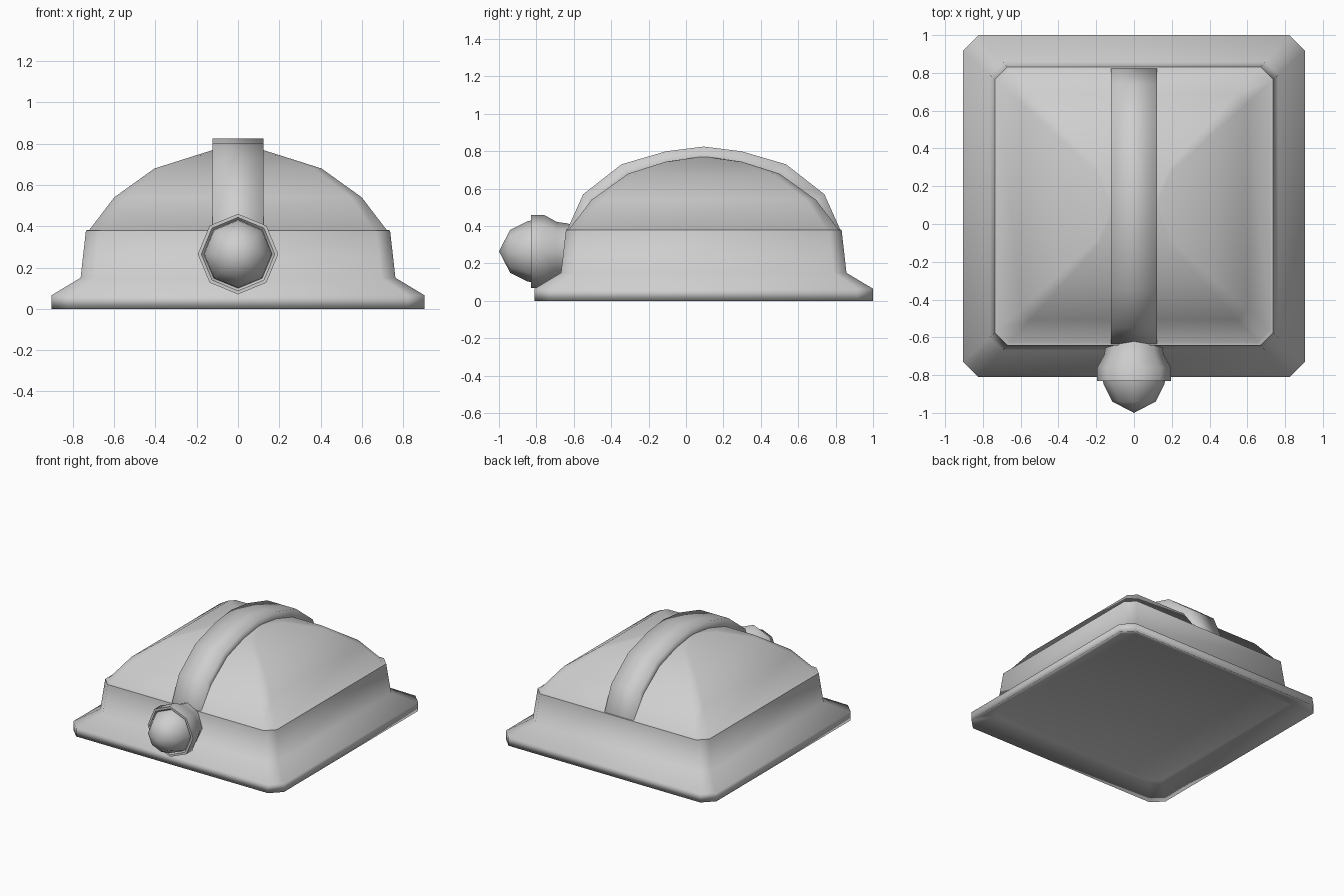
import bpy, bmesh, math

cube = bpy.data.objects.get("Cube")
if cube:
    bpy.data.objects.remove(cube)

grey = bpy.data.materials.new("plain_grey")
grey.use_nodes = True
colour = (0.62, 0.62, 0.62, 1)
grey.diffuse_color = colour
grey.node_tree.nodes["Principled BSDF"].inputs["Base Color"].default_value = colour

CY = 0.095   # centre of the shell in y
LAMP_Z = 0.265


def loft(name, rings, angle, close_end=True):
    """Skin closed rings of points; the start is capped, the end if wanted."""
    bm = bmesh.new()
    loops = [[bm.verts.new(p) for p in ring] for ring in rings]
    count = len(loops[0])
    for a, b in zip(loops, loops[1:]):
        for i in range(count):
            j = (i + 1) % count
            bm.faces.new((a[i], a[j], b[j], b[i]))
    bm.faces.new(loops[0][::-1])
    if close_end:
        bm.faces.new(loops[-1])
    bmesh.ops.remove_doubles(bm, verts=bm.verts, dist=0.0005)
    bmesh.ops.recalc_face_normals(bm, faces=bm.faces)
    mesh = bpy.data.meshes.new(name)
    bm.to_mesh(mesh)
    bm.free()
    mesh.materials.append(grey)
    obj = bpy.data.objects.new(name, mesh)
    bpy.context.collection.objects.link(obj)
    bpy.ops.object.select_all(action='DESELECT')
    obj.select_set(True)
    bpy.context.view_layer.objects.active = obj
    bpy.ops.object.shade_smooth_by_angle(angle=math.radians(angle))


def cut_rect(hx, hy, z, cut=0.09):
    """Rectangular ring with cut corners."""
    cx, cy = hx * (1 - cut), hy * (1 - cut)
    pts = [(hx, -cy), (hx, cy), (cx, hy), (-cx, hy),
           (-hx, cy), (-hx, -cy), (-cx, -hy), (cx, -hy)]
    return [(x, y + CY, z) for x, y in pts]


def octagon(y, r):
    """Upright eight-sided ring facing the front."""
    return [(r * math.cos(k * math.pi / 4), y, LAMP_Z + r * math.sin(k * math.pi / 4))
            for k in range(8)]


# Brim with a sloping hollow underneath, and upright wall
loft("brim_and_wall", [cut_rect(h, h, z) for h, z in
     [(0.775, 0.077), (0.905, 0), (0.905, 0.065), (0.763, 0.15), (0.737, 0.38)]],
     150, close_end=False)

# Pillow-shaped dome with a narrow ledge; its crest runs under the band
loft("dome", [cut_rect(hx, hy, z) for hx, hy, z in
     [(0.737, 0.737, 0.38), (0.72, 0.72, 0.383), (0.6, 0.6, 0.54),
      (0.405, 0.405, 0.68), (0.2, 0.2, 0.745), (0.12, 0.02, 0.77)]], 62)

# Raised band over the dome, front to back, with its ends sunk in the wall
half_arch = [(0.71, 0.3), (0.73, 0.38), (0.645, 0.57), (0.44, 0.73), (0.2, 0.8), (0, 0.825)]
arch = [(-y, z) for y, z in half_arch] + half_arch[-2::-1]
W = 0.123
band = []
for y, z in arch:
    inner = (y * 0.85 + CY, 0.25 + (z - 0.25) * 0.8)
    outer = (y + CY, z)
    band.append([(-W, *inner), (W, *inner), (W, *outer), (-W, *outer)])
loft("centre_band", band, 100)

# Lamp housing flaring forward from the wall
loft("lamp_housing", [octagon(y, r) for y, r in
     [(-0.56, 0.13), (-0.64, 0.15), (-0.69, 0.157), (-0.76, 0.195), (-0.83, 0.195),
      (-0.83, 0.178), (-0.815, 0.165)]], 50)

# Faceted lamp lens
loft("lamp_lens", [octagon(y, r) for y, r in
     [(-0.80, 0.168), (-0.845, 0.162), (-0.94, 0.115), (-1.0, 0)]], 80)
